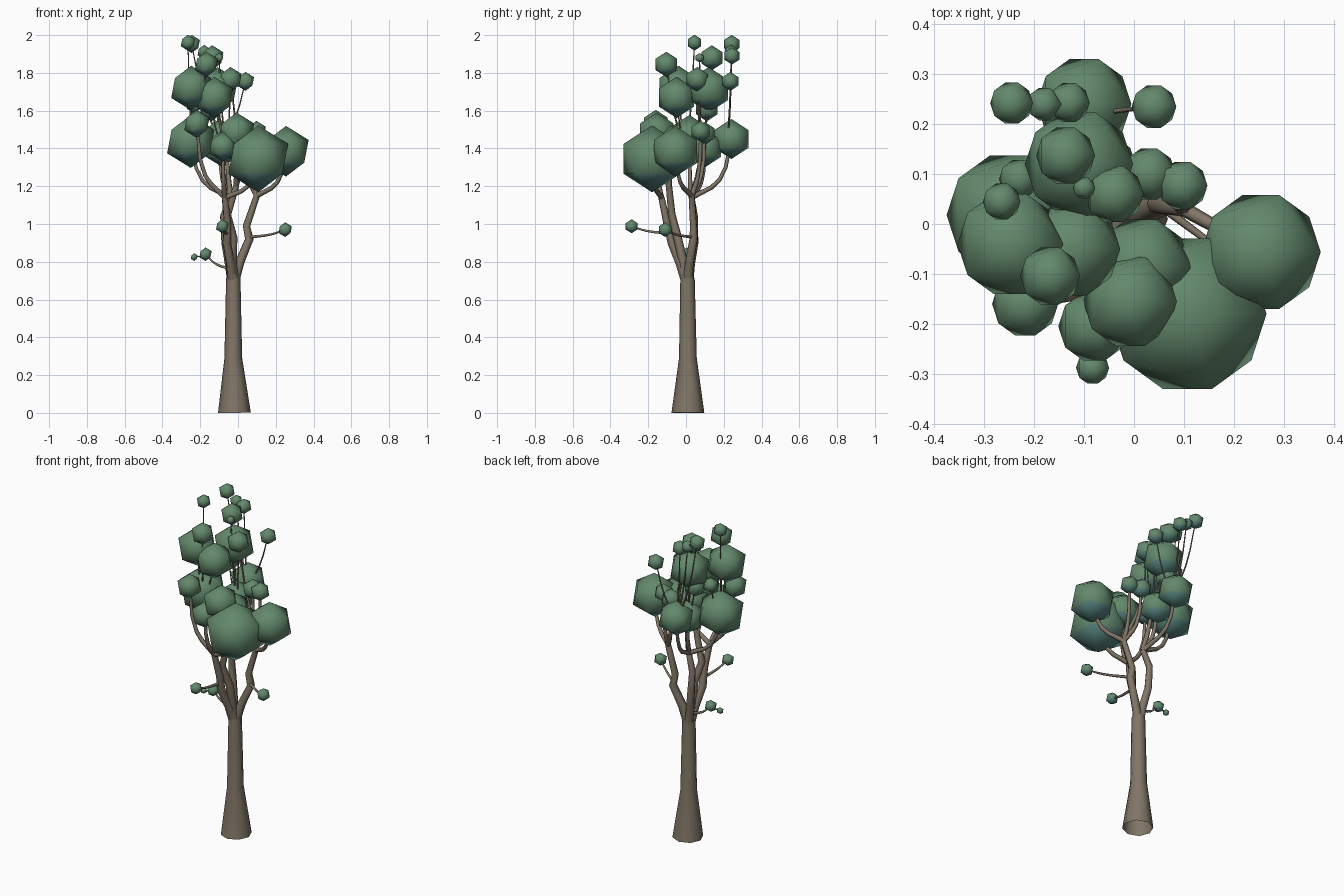
import bpy
from mathutils import Vector

if "Cube" in bpy.data.objects:
    bpy.data.objects.remove(bpy.data.objects["Cube"])


def material(name, rgb):
    m = bpy.data.materials.new(name)
    m.diffuse_color = (*rgb, 1)
    m.use_nodes = True
    m.node_tree.nodes["Principled BSDF"].inputs["Base Color"].default_value = m.diffuse_color
    return m


BARK = material("bark", (0.22, 0.18, 0.135))
LEAF = material("leaf", (0.125, 0.25, 0.15))
SHADE = material("leaf_underside", (0.09, 0.22, 0.20))


def tube(name, pts, radii, res=1, kind='POLY'):
    """Tapered open tube along a path, turned into a mesh."""
    cu = bpy.data.curves.new(name, 'CURVE')
    cu.dimensions = '3D'
    cu.bevel_depth = 1
    cu.bevel_resolution = res
    cu.resolution_u = 3
    s = cu.splines.new(kind)
    if kind == 'BEZIER':
        s.bezier_points.add(len(pts) - 1)
        for bp, p, r in zip(s.bezier_points, pts, radii):
            bp.co, bp.radius = p, r
            bp.handle_left_type = bp.handle_right_type = 'AUTO'
    else:
        s.points.add(len(pts) - 1)
        for sp, p, r in zip(s.points, pts, radii):
            sp.co, sp.radius = (*p, 1), r
    ob = bpy.data.objects.new(name, cu)
    bpy.context.collection.objects.link(ob)
    bpy.ops.object.select_all(action='DESELECT')
    ob.select_set(True)
    bpy.context.view_layer.objects.active = ob
    bpy.ops.object.convert(target='MESH')
    ob = bpy.context.object
    ob.data.materials.clear()
    ob.data.materials.append(BARK)
    bpy.ops.object.shade_smooth()


def clump(x, y, z, r):
    """Leaf clump: a smooth icosahedron with a cooler underside."""
    bpy.ops.mesh.primitive_ico_sphere_add(subdivisions=1, radius=r, location=(x, y, z))
    ob = bpy.context.object
    ob.name = "leaf_clump"
    ob.data.materials.append(LEAF)
    ob.data.materials.append(SHADE)
    for p in ob.data.polygons:
        p.material_index = int(p.normal.z < -.5)
    bpy.ops.object.shade_smooth()


def twig(start, end, r0, r1, bow):
    """Twig that leaves sideways and then turns upward."""
    a, b = Vector(start), Vector(end)
    d = b - a
    mid = a + Vector((d.x * (0.5 + bow), d.y * (0.5 + bow), d.z * (0.5 - bow)))
    tube("twig", [a, mid, b], [r0, (r0 + r1) / 2, r1], 1, 'BEZIER')


# Trunk with flared foot
tube("trunk", [(-.019, .01, 0), (-.025, .01, .29), (-.025, .008, .715)],
     [.087, .047, .038], 2)

# Four main limbs
back_fork = (-.04, .03, 1.14)
right_fork = (.10, .03, 1.15)
front_fork = (-.07, -.13, 1.14)
inner_fork = (-.01, -.09, 1.2)
limb_r = [.028, .025, .023, .020, .017]
tube("back_limb", [(-.03, .015, .70), (-.045, .025, .79), (-.065, .045, .90),
                   (-.075, .045, 1.04), back_fork], limb_r)
tube("right_limb", [(-.02, .01, .70), (.01, .02, .80), (.06, .04, .92),
                    (.045, .04, .99), right_fork], limb_r)
tube("front_limb", [(-.03, .0, .70), (-.04, -.03, .79), (-.06, -.075, .90),
                    (-.055, -.10, 1.0), front_fork], limb_r)
tube("inner_limb", [(-.025, .0, .70), (-.03, -.015, .80), (-.025, -.045, .93),
                    (-.055, -.075, 1.05), inner_fork], limb_r)

# Large clumps, each on a branch from a fork: (fork, x, y, z, radius)
big = [
    (right_fork, .254, -.056, 1.385, .134),
    (front_fork, .107, -.18, 1.345, .177),
    (inner_fork, -.008, -.155, 1.485, .105),
    (inner_fork, .015, -.085, 1.42, .11),
    (back_fork, -.25, .018, 1.437, .14),
    (back_fork, -.10, .24, 1.45, .106),
    (back_fork, -.08, .10, 1.40, .10),
    (front_fork, -.08, -.205, 1.41, .08),
    (front_fork, -.218, -.16, 1.53, .074),
    (right_fork, .097, .077, 1.49, .056),
    (right_fork, .03, .10, 1.48, .06),
]
for f, x, y, z, r in big:
    clump(x, y, z, r)
    twig(f, (x, y, z), .015, .008, .2)

# Upper clumps on thin upright twigs: (start, x, y, z, radius)
left, back, mid = (-.24, .0, 1.38), (-.09, .22, 1.42), (-.06, .08, 1.36)
upper = [
    (left, -.248, -.04, 1.72, .118),
    (left, -.125, -.05, 1.67, .109),
    (mid, -.11, .12, 1.71, .121),
    (mid, -.14, .11, 1.61, .066),
    (back, -.245, .242, 1.953, .048),
    (back, -.18, .24, 1.91, .038),
    (back, -.13, .243, 1.89, .046),
    (back, .04, .235, 1.755, .05),
    (mid, -.137, .137, 1.88, .066),
    (mid, -.04, .06, 1.765, .066),
    (mid, -.10, .072, 1.88, .025),
    (left, -.265, .045, 1.96, .042),
    (left, -.168, -.104, 1.845, .067),
    (left, -.23, .09, 1.63, .045),
]
for s, x, y, z, r in upper:
    clump(x, y, z, r)
    twig(s, (x, y, z), .006, .003, .08)
tube("mid_branch", [back_fork, (-.05, .06, 1.25), mid], [.016, .013, .010])
tube("right_riser", [right_fork, (.05, .07, 1.3), (-.01, .08, 1.5), (-.035, .06, 1.74)],
     [.012, .009, .006, .003])

# Low side shoots
low = [
    ((-.06, -.09, .95), -.083, -.288, .988, .037),
    ((.055, .035, .93), .25, -.11, .97, .039),
    ((-.035, .01, .76), -.172, .005, .84, .036),
    ((-.17, .005, .83), -.232, .0, .825, .02),
]
for s, x, y, z, r in low:
    clump(x, y, z, r)
    twig(s, (x, y, z), .009 if r > .03 else .004, .004, .12)
